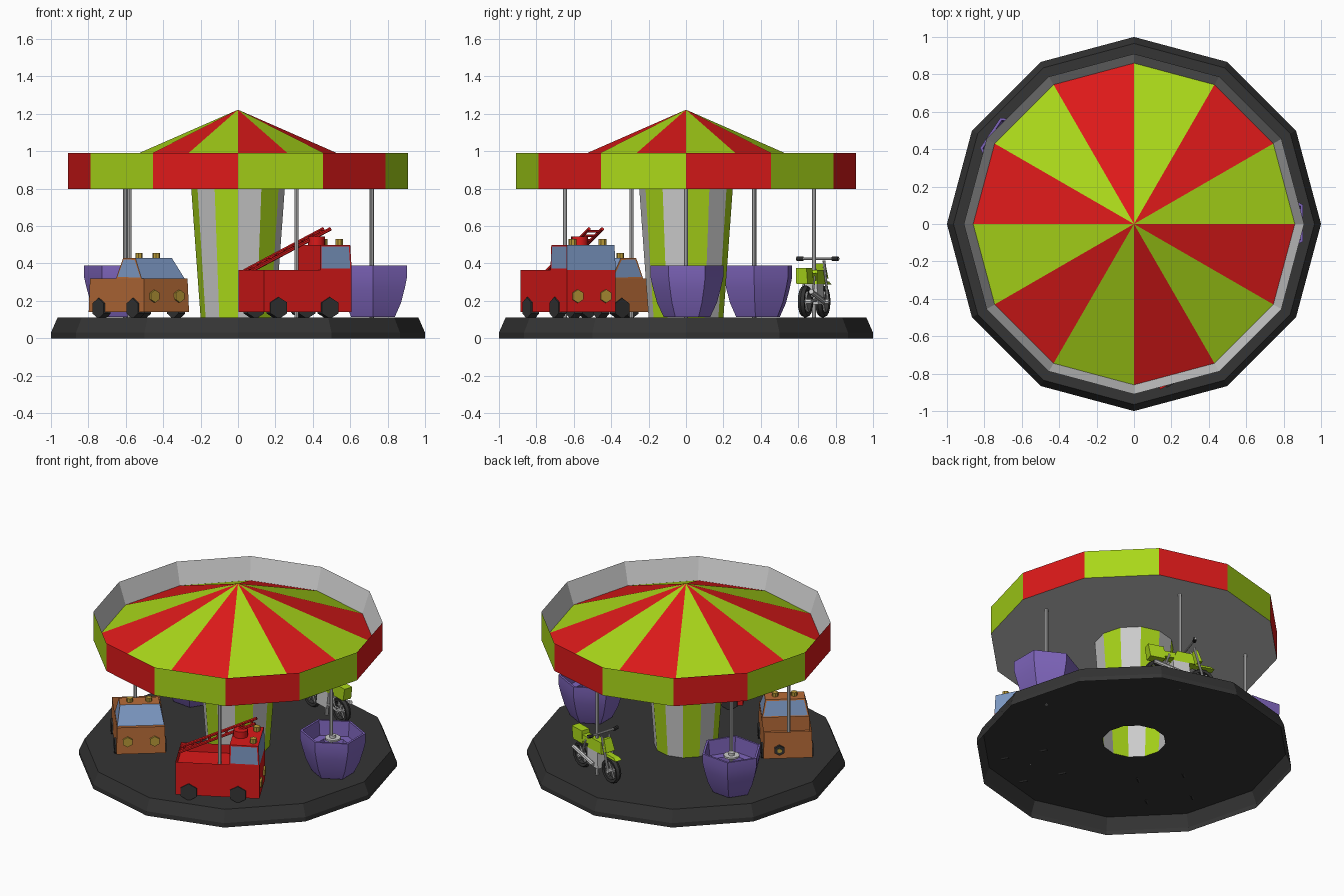
import bpy, bmesh, math
from mathutils import Matrix, Vector

if "Cube" in bpy.data.objects:
    bpy.data.objects.remove(bpy.data.objects["Cube"])

def mat(name, r, g, b):
    m = bpy.data.materials.new(name)
    m.diffuse_color = (r, g, b, 1)
    m.use_nodes = True
    m.node_tree.nodes["Principled BSDF"].inputs["Base Color"].default_value = m.diffuse_color
    return m

RED, LIME = mat("red", .72, .01, .01), mat("lime", .40, .68, .01)
DARK, PURPLE = mat("dark", .035, .035, .035), mat("purple", .21, .13, .50)
ORANGE, GLASS, GOLD = mat("orange", .48, .15, .04), mat("glass", .20, .31, .54), mat("gold", .50, .33, .04)
I = Matrix.Identity(4)

def place(x, y, heading):
    return Matrix.Translation((x, y, 0)) @ Matrix.Rotation(math.radians(heading), 4, 'Z')

def add(name, bm, mats, M=I, smooth=None):
    bm.transform(M)
    me = bpy.data.meshes.new(name)
    bm.to_mesh(me)
    bm.free()
    for m in mats:
        me.materials.append(m)
    ob = bpy.data.objects.new(name, me)
    bpy.context.collection.objects.link(ob)
    if smooth:
        bpy.ops.object.select_all(action='DESELECT')
        ob.select_set(True)
        bpy.context.view_layer.objects.active = ob
        bpy.ops.object.shade_smooth_by_angle(angle=math.radians(smooth))
    return ob

def lathe(name, profile, n, mats, M=I, a0=0, pick=None, smooth=None):
    """Revolve (r, z) points; pick(band, sector) gives the material slot."""
    bm = bmesh.new()
    rings = []
    for r, z in profile:
        angs = [math.radians(a0) + math.tau * i / n for i in range(n)]
        rings.append([bm.verts.new((r * math.cos(a), r * math.sin(a), z)) for a in angs])
    for k in range(len(rings) - 1):
        a, b = rings[k], rings[k + 1]
        for i in range(n):
            j = (i + 1) % n
            f = bm.faces.new((a[i], a[j], b[j], b[i]))
            f.material_index = pick(k, i) if pick else 0
    bmesh.ops.remove_doubles(bm, verts=bm.verts, dist=1e-5)
    return add(name, bm, mats, M, smooth)

def rod(name, p, q, r, mats, M=I, n=8, smooth=40):
    p, q = Vector(p), Vector(q)
    bm = bmesh.new()
    T = Matrix.Translation((p + q) / 2) @ (q - p).to_track_quat('Z', 'Y').to_matrix().to_4x4()
    bmesh.ops.create_cone(bm, cap_ends=True, segments=n, radius1=r, radius2=r,
                          depth=(q - p).length, matrix=T)
    return add(name, bm, mats, M, smooth)

def block(name, low, high, mats, M=I, glass=(), bed=None, y=0):
    """Tapered box: low/high = (x0, x1, half width, z). glass: faces given a pane."""
    bm = bmesh.new()
    v = [bm.verts.new(c) for x0, x1, w, z in (low, high)
         for c in ((x0, y - w, z), (x1, y - w, z), (x1, y + w, z), (x0, y + w, z))]
    idx = dict(bottom=(3, 2, 1, 0), top=(4, 5, 6, 7), right=(0, 1, 5, 4),
               front=(1, 2, 6, 5), left=(2, 3, 7, 6), back=(3, 0, 4, 7))
    F = {k: bm.faces.new([v[i] for i in t]) for k, t in idx.items()}
    for g in glass:
        bmesh.ops.inset_individual(bm, faces=[F[g]], thickness=.012)
        F[g].material_index = 1
    if bed:
        bmesh.ops.inset_region(bm, faces=[F['top']], thickness=.02)
        ext = bmesh.ops.extrude_discrete_faces(bm, faces=[F['top']])['faces']
        bmesh.ops.translate(bm, verts=ext[0].verts, vec=(0, 0, -bed))
    return add(name, bm, mats, M)

def wheels(name, xs, w, r, M):
    for x in xs:
        for s in (-1, 1):
            rod(name, (x, s * (w - .04), .11 + r * .9), (x, s * (w + .008), .11 + r * .9), r, [DARK], M, 6, None)

# Platform, striped column and canopy
lathe("platform", [(1, 0), (1, .03), (.965, .11), (.2, .11)], 12, [DARK])
lathe("column", [(.2, .11), (.25, .8)], 12, [None, LIME], pick=lambda k, i: 1 - i % 2)
lathe("canopy", [(.25, .797), (.91, .797), (.91, .99), (.86, .845), (0, 1.222)], 12, [None, RED, LIME],
      pick=lambda k, i: 0 if k in (0, 2) else 1 + (i + (k == 3)) % 2)

# Support poles
for x, y in ((.715, 0), (.2, .685), (-.603, .365), (-.58, -.292), (.312, -.647)):
    rod("pole", (x, y, .11), (x, y, .8), .011, [None])

# Two tub rides with a centre table
cup = [(0, .115), (.125, .115), (.16, .19), (.182, .27), (.195, .33), (.195, .39),
       (.18, .39), (.17, .29), (.115, .29), (.1, .2), (0, .2)]
for x, y, a in ((.722, .005, 0), (-.618, .385, 146)):
    M = place(x, y, a)
    lathe("tub", cup, 6, [PURPLE], M @ Matrix.Diagonal((1.08, 1, 1, 1)), a0=30, smooth=40)
    rod("table", (0, 0, .34), (0, 0, .352), .05, [None], M, 12)
    rod("table_hub", (0, 0, .35), (0, 0, .37), .02, [None], M, 12)

# Fire truck
M = place(.305, -.63, 28)
block("truck_rear", (-.265, .075, .147, .14), (-.265, .075, .147, .365), [RED], M, bed=.06)
block("truck_front", (.075, .265, .147, .14), (.075, .265, .147, .365), [RED], M)
block("truck_cab", (.075, .265, .147, .365), (.077, .258, .143, .5), [RED, GLASS], M,
      glass=("front", "left", "right"))
wheels("truck_wheel", (-.18, .13), .147, .058, M)
rod("ladder_mount", (.13, .0, .49), (.13, .0, .545), .045, [RED], M, 10)
a, b = Vector((-.26, .05, .36)), Vector((.22, .05, .585))
for s in (-.04, .04):
    o = Vector((0, s, 0))
    rod("ladder_rail", a + o, b + o, .01, [RED], M, 6)
for i in range(9):
    p = a.lerp(b, (i + .5) / 9)
    rod("ladder_rung", p - Vector((0, .04, 0)), p + Vector((0, .04, 0)), .007, [RED], M, 6)
for s in (-1, 1):
    rod("truck_headlight", (.26, s * .085, .225), (.275, s * .085, .225), .036, [GOLD], M, 6, None)
    rod("truck_beacon", (.22, s * .09, .5), (.22, s * .09, .53), .022, [GOLD], M)

# Pickup car
M = place(-.53, -.33, 309)
block("car_bed", (-.235, .0, .155, .14), (-.23, .0, .15, .32), [ORANGE], M, bed=.1)
block("car_hood", (.0, .235, .155, .14), (.0, .228, .15, .32), [ORANGE], M)
block("car_cabin", (-.01, .205, .148, .32), (.02, .125, .125, .43), [ORANGE, GLASS], M,
      glass=("front", "left", "right", "back"))
wheels("car_wheel", (-.145, .145), .155, .055, M)
for s in (-1, 1):
    rod("car_headlight", (.225, s * .085, .225), (.245, s * .085, .225), .034, [GOLD], M, 6, None)
    rod("car_beacon", (.075, s * .06, .43), (.075, s * .06, .455), .02, [GOLD], M)
rod("spare_wheel", (-.25, .055, .2), (-.23, .055, .2), .035, [DARK], M, 6, None)
rod("spare_hub", (-.253, .055, .2), (-.24, .055, .2), .016, [GOLD], M, 6, None)

# Motorbike
M = place(.2, .685, 162)
for x in (-.15, .15):
    bm = bmesh.new()
    # tyre as a revolved ring, turned so its axle runs sideways
    T = M @ Matrix.Translation((x, 0, .197)) @ Matrix.Rotation(math.pi / 2, 4, 'X')
    bm.free()
    lathe("bike_tyre", [(.06, -.015), (.078, -.018), (.087, 0), (.078, .018), (.06, .015), (.06, -.015)],
          14, [DARK], T, smooth=50)
    for k in range(3):
        c, s = .062 * math.cos(k * math.pi / 3), .062 * math.sin(k * math.pi / 3)
        rod("bike_spoke", (x - c, 0, .197 - s), (x + c, 0, .197 + s), .006, [None], M, 6)
    rod("bike_axle", (x, -.035, .197), (x, .035, .197), .014, [None], M)
for s in (-.028, .028):
    rod("bike_fork", (.15, s, .197), (.085, s, .415), .008, [None], M)
    rod("bike_swingarm", (-.15, s, .197), (.0, s, .21), .009, [None], M)
    rod("bike_shock", (-.12, s, .22), (-.08, s, .33), .007, [None], M)
    rod("bike_grip", (.065, s * 2.9, .425), (.055, s * 4.2, .425), .012, [DARK], M)
rod("handlebar", (.06, -.12, .425), (.06, .12, .425), .007, [None], M)
block("bike_engine", (-.05, .06, .04, .18), (-.06, .05, .035, .29), [None], M)
block("bike_tank", (-.06, .09, .035, .29), (-.03, .075, .028, .365), [LIME], M)
block("bike_seat", (-.13, -.03, .03, .31), (-.15, -.03, .026, .35), [LIME], M)
block("rear_fender", (-.21, -.11, .032, .29), (-.225, -.12, .03, .375), [LIME], M)
block("front_fender", (.08, .225, .024, .288), (.1, .2, .02, .303), [LIME], M)
block("headlight_plate", (.115, .14, .035, .32), (.09, .11, .028, .4), [LIME], M)
rod("exhaust", (.02, -.045, .2), (-.19, -.045, .25), .014, [None], M)
